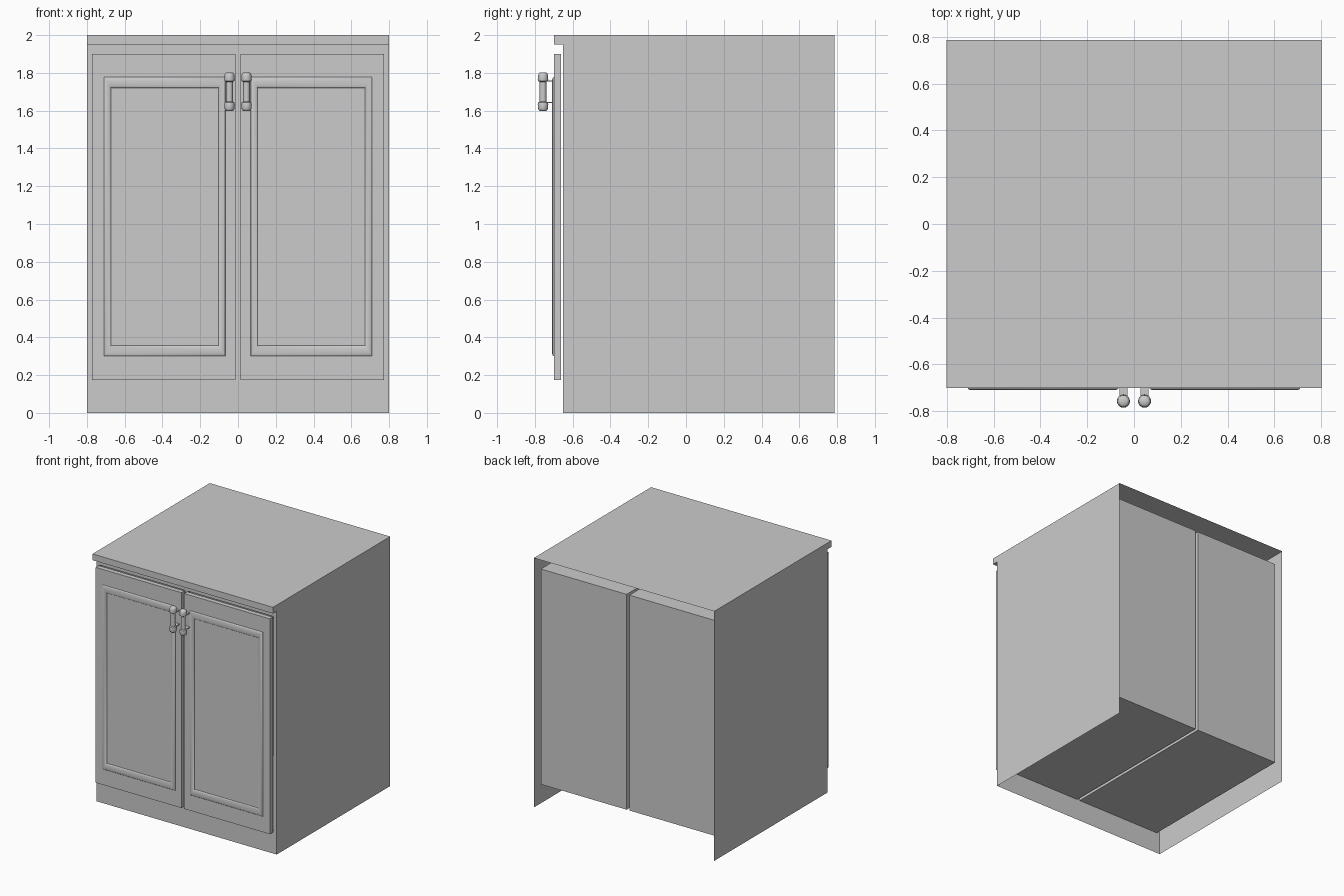
import bpy
import bmesh
from math import sin, cos, pi

if "Cube" in bpy.data.objects:
    bpy.data.objects.remove(bpy.data.objects["Cube"])

HALF_W, FRONT, BACK = 0.80, -0.652, 0.785
LIP_Y = -0.70                       # front of the worktop lip and doors
DX0, DX1, DZ0, DZ1 = 0.012, 0.772, 0.174, 1.90   # door outline (right door)


def finish(name, bm, mirror=False, smooth=False, recalc=True):
    bmesh.ops.remove_doubles(bm, verts=bm.verts, dist=1e-5)
    if recalc:
        bmesh.ops.recalc_face_normals(bm, faces=bm.faces)
    mesh = bpy.data.meshes.new(name)
    bm.to_mesh(mesh)
    bm.free()
    ob = bpy.data.objects.new(name, mesh)
    bpy.context.collection.objects.link(ob)
    if mirror:
        ob.modifiers.new("Mirror", 'MIRROR').use_mirror_merge = False
    if smooth:
        bpy.ops.object.select_all(action='DESELECT')
        ob.select_set(True)
        bpy.context.view_layer.objects.active = ob
        bpy.ops.object.shade_smooth_by_angle(angle=pi / 4)
    return ob


def quad(bm, *pts):
    return bm.faces.new([bm.verts.new(p) for p in pts])


def box(bm, x0, x1, y0, y1, z0, z1):
    vs = bmesh.ops.create_cube(bm, size=1)["verts"]
    for v in vs:
        v.co = (x1 if v.co.x > 0 else x0, y1 if v.co.y > 0 else y0, z1 if v.co.z > 0 else z0)


# Carcass: thin shell, open at the back and bottom
bm = bmesh.new()
W, F, B, L = HALF_W, FRONT, BACK, LIP_Y
quad(bm, (-W, L, 2), (W, L, 2), (W, B, 2), (-W, B, 2))
quad(bm, (-W, L, 1.95), (W, L, 1.95), (W, L, 2), (-W, L, 2))
quad(bm, (-W, F, 1.95), (W, F, 1.95), (W, L, 1.95), (-W, L, 1.95))
for s in (1, -1):
    x = s * W
    side = [(x, F, 0), (x, B, 0), (x, B, 2), (x, F, 2), (x, F, 1.95)]
    lip = [(x, L, 1.95), (x, F, 1.95), (x, F, 2), (x, L, 2)]
    for pts in (side, lip):
        quad(bm, *(pts if s > 0 else pts[::-1]))
# Face frame around the two door openings
for x0, x1, z0, z1 in ((-W, W, 0, DZ0), (-W, W, DZ1, 1.95), (-W, -DX1, DZ0, DZ1),
                       (-DX0, DX0, DZ0, DZ1), (DX1, W, DZ0, DZ1)):
    quad(bm, (x0, F, z0), (x1, F, z0), (x1, F, z1), (x0, F, z1))
finish("carcass", bm, recalc=False)

# Inner compartments, open towards the doors
bm = bmesh.new()
box(bm, DX0, DX1, FRONT, 0.735, DZ0, DZ1)
bm.normal_update()
bmesh.ops.delete(bm, geom=[f for f in bm.faces if f.normal.y < -0.5], context='FACES_ONLY')
finish("compartments", bm, mirror=True)

# Doors
bm = bmesh.new()
box(bm, DX0, DX1, LIP_Y, -0.662, DZ0, DZ1)
finish("doors", bm, mirror=True)

# Rounded mitred moulding on each door
bm = bmesh.new()
x0, x1, z0, z1, wx, wz, n = 0.066, 0.71, 0.30, 1.777, 0.038, 0.056, 10
rings = []
for k in range(n + 1):
    a = pi * k / n
    s, y = (1 - cos(a)) / 2, LIP_Y - 0.01 * sin(a)
    xa, xb, za, zb = x0 + s * wx, x1 - s * wx, z0 + s * wz, z1 - s * wz
    rings.append([bm.verts.new(p) for p in ((xa, y, za), (xb, y, za), (xb, y, zb), (xa, y, zb))])
for r, q in zip(rings, rings[1:]):
    for i in range(4):
        j = (i + 1) % 4
        bm.faces.new((r[i], r[j], q[j], q[i]))
finish("door_mouldings", bm, mirror=True, smooth=True, recalc=False)

# Turned handle grips with a knob at each end
half = [(0.0, 0.103), (0.017, 0.102), (0.024, 0.096), (0.026, 0.086), (0.028, 0.066),
        (0.026, 0.057), (0.018, 0.052)]
profile = half + [(r, -z) for r, z in reversed(half)]
bm = bmesh.new()
HX, HY, HZ, seg = 0.045, -0.757, 1.70, 16
for (ra, za), (rb, zb) in zip(profile, profile[1:]):
    for i in range(seg):
        a, b = 2 * pi * i / seg, 2 * pi * (i + 1) / seg
        pts = [(r, t, z) for r, t, z in ((ra, a, za), (rb, a, zb), (rb, b, zb), (ra, b, za))]
        if ra == 0:
            pts.pop()
        elif rb == 0:
            pts.pop(1)
        quad(bm, *[(HX + r * cos(t), HY + r * sin(t), HZ + z) for r, t, z in pts])
finish("handle_grips", bm, mirror=True, smooth=True)

# Flat brackets joining the handles to the doors
bm = bmesh.new()
for z in (1.643, 1.757):
    box(bm, HX - 0.018, HX + 0.018, HY, LIP_Y, z - 0.003, z + 0.003)
finish("handle_brackets", bm, mirror=True)
